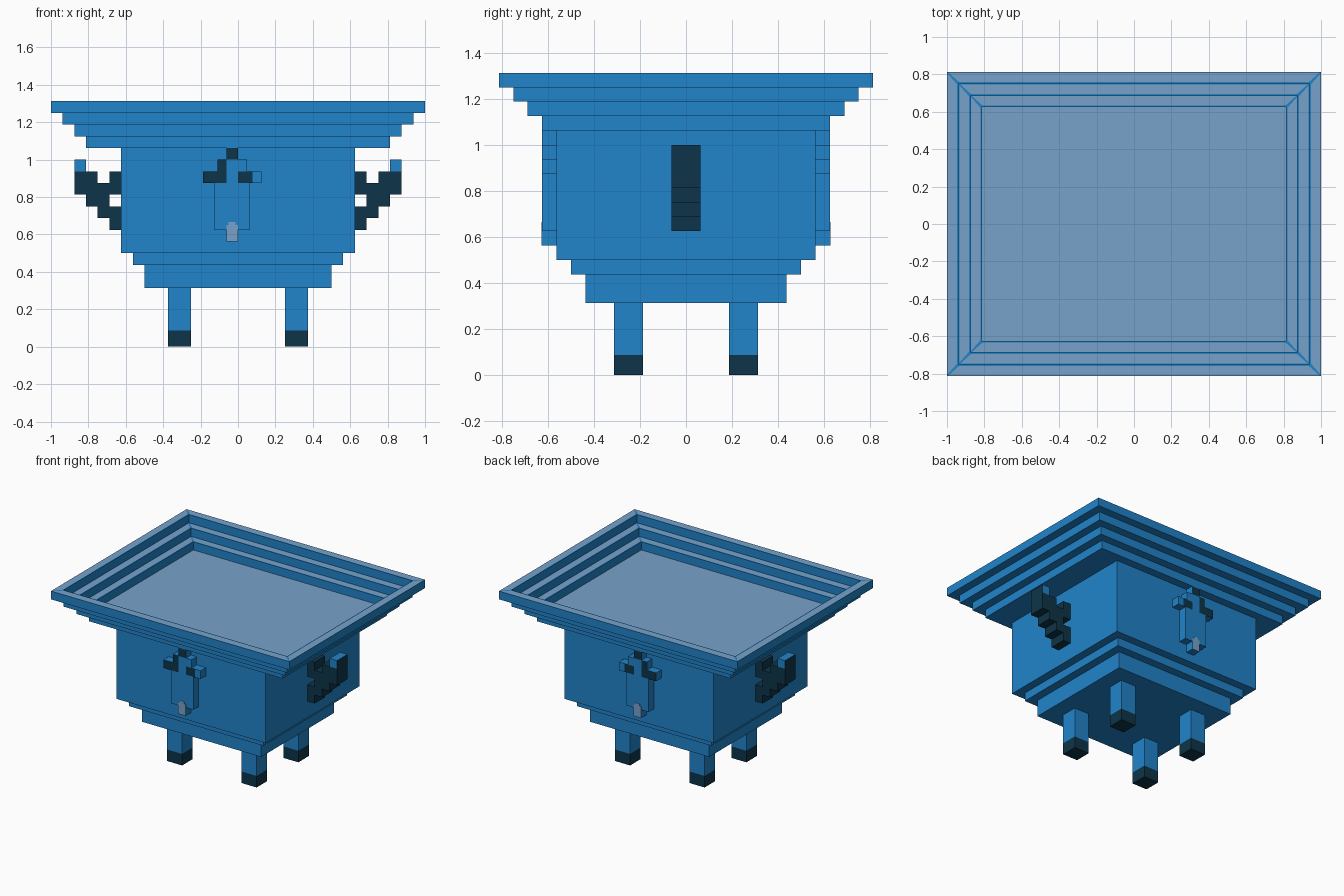
import bpy
import bmesh
from mathutils import Vector

cube = bpy.data.objects.get("Cube")
if cube:
    bpy.data.objects.remove(cube, do_unlink=True)

U = 1 / 16  # one block


def material(name, rgb):
    mat = bpy.data.materials.new(name)
    mat.use_nodes = True
    mat.diffuse_color = (*rgb, 1)
    mat.node_tree.nodes["Principled BSDF"].inputs["Base Color"].default_value = (*rgb, 1)
    return mat


MATERIALS = [material("blue", (0.015, 0.227, 0.59)),
             material("pale_blue", (0.19, 0.36, 0.59)),
             material("dark_blue", (0.004, 0.034, 0.065))]
BLUE, PALE, DARK = range(3)


def finish(name, bm):
    bmesh.ops.recalc_face_normals(bm, faces=bm.faces)
    mesh = bpy.data.meshes.new(name)
    bm.to_mesh(mesh)
    bm.free()
    for mat in MATERIALS:
        mesh.materials.append(mat)
    obj = bpy.data.objects.new(name, mesh)
    bpy.context.collection.objects.link(obj)
    return obj


def add_box(bm, low, high, color=BLUE, facing=None, face_color=DARK):
    """Box in block units; faces along `facing` may take another colour."""
    low, high = Vector(low) * U, Vector(high) * U
    verts = bmesh.ops.create_cube(bm, size=1)["verts"]
    for v in verts:
        v.co = Vector(a if c < 0 else b for c, a, b in zip(v.co, low, high))
    faces = {f for v in verts for f in v.link_faces}
    for f in faces:
        f.normal_update()
        painted = facing and f.normal.dot(Vector(facing)) > 0.9
        f.material_index = face_color if painted else color


def slab(name, x, y, z0, z1, top=BLUE):
    bm = bmesh.new()
    add_box(bm, (-x, -y, z0), (x, y, z1), BLUE, (0, 0, 1), top)
    finish(name, bm)


def rim_ring(name, x, y, z):
    """Square frame one block wide and high with a pale strip on top."""
    bm = bmesh.new()
    signs = [(-1, -1), (1, -1), (1, 1), (-1, 1)]
    loops = [[bm.verts.new((sx * (x - i) * U, sy * (y - i) * U, (z + h) * U))
              for sx, sy in signs] for i, h in ((0, 0), (0, 1), (1, 1), (1, 0))]
    tops = []
    for k in range(4):
        a, b = loops[k], loops[(k + 1) % 4]
        for i in range(4):
            j = (i + 1) % 4
            face = bm.faces.new((a[i], a[j], b[j], b[i]))
            if k == 1:
                tops.append(face)
    bmesh.ops.recalc_face_normals(bm, faces=bm.faces)
    bmesh.ops.inset_individual(bm, faces=tops, thickness=0.009)
    for f in tops:
        f.material_index = PALE
    finish(name, bm)


# Stepped bowl body
slab("base_tier", 8, 7, 5, 7)
slab("lower_tier", 9, 8, 7, 8)
slab("body", 10, 9, 8, 17)
slab("tray_floor", 13, 10, 17, 18, PALE)

# Stepped rim
for step, name in enumerate(("inner_rim", "middle_rim", "outer_rim")):
    rim_ring(name, 14 + step, 11 + step, 18 + step)

# Legs with dark feet
for sx, side in ((-1, "right"), (1, "left")):
    for sy, end in ((-1, "front"), (1, "back")):
        bm = bmesh.new()
        x, y = 5 * sx, 4 * sy
        add_box(bm, (x - 1, y - 1, 1.4), (x + 1, y + 1, 5))
        add_box(bm, (x - 1, y - 1, 0), (x + 1, y + 1, 1.4), DARK)
        finish(f"{end}_{side}_leg", bm)

# Stepped side handles: column, bottom, top
COLUMNS = ((0, 10, 12), (0, 13, 15), (1, 11, 14), (2, 12, 15), (3, 13, 15))
for sx, side in ((-1, "right"), (1, "left")):
    bm = bmesh.new()
    for col, z0, z1 in COLUMNS:
        xs = sorted((sx * (10 + col), sx * (11 + col)))
        add_box(bm, (xs[0], -1, z0), (xs[1], 1, z1), DARK)
    tip = sorted((sx * 13, sx * 14))
    add_box(bm, (tip[0], -1, 15), (tip[1], 1, 16), BLUE, (sx, 0, 0), DARK)
    finish(f"{side}_handle", bm)

# Raised ornaments: x range, z range, outward colour
BLOCKS = ((-2, 1, 10, 14, BLUE), (-1, 0, 14, 16, BLUE), (-1, 0, 16, 17, DARK),
          (-1.75, -1, 15, 16, DARK), (0, 0.75, 15, 16, BLUE),
          (-3, -1, 14, 15, DARK), (0, 1.25, 14, 15, DARK),
          (1.25, 2, 14, 15, BLUE), (-1, 0, 9, 10, PALE))
for sy, end in ((-1, "front"), (1, "back")):
    bm = bmesh.new()
    for x0, x1, z0, z1, color in BLOCKS:
        ys = sorted((sy * 9, sy * 10))
        add_box(bm, (x0, ys[0], z0), (x1, ys[1], z1), BLUE, (0, sy, 0), color)
    # Pale drip above the lowest block
    ys = sorted((sy * 10, sy * 10.04))
    add_box(bm, (-1, ys[0], 9), (0, ys[1], 10.4), PALE)
    add_box(bm, (-0.8, ys[0], 10.4), (-0.2, ys[1], 10.65), PALE)
    finish(f"{end}_ornament", bm)
